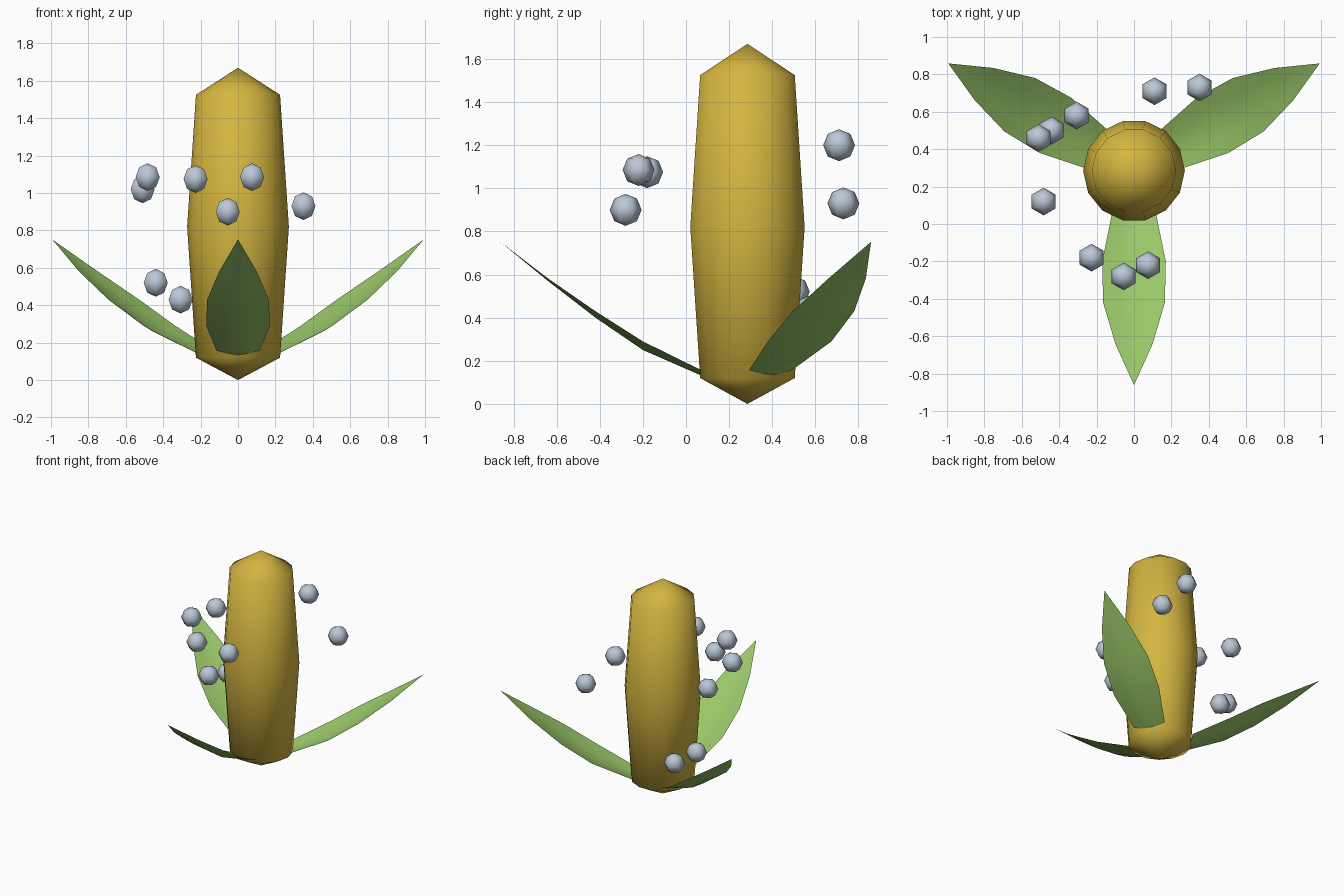
import bpy, bmesh, math
from mathutils import Matrix

cube = bpy.data.objects.get("Cube")
if cube:
    bpy.data.objects.remove(cube, do_unlink=True)


def make_material(name, color):
    mat = bpy.data.materials.new(name)
    mat.use_nodes = True
    mat.diffuse_color = (*color, 1)
    mat.node_tree.nodes["Principled BSDF"].inputs["Base Color"].default_value = (*color, 1)
    return mat


gold = make_material("gold", (0.66, 0.465, 0.052))
green = make_material("leaf green", (0.32, 0.57, 0.14))
silver = make_material("pale silver", (0.50, 0.58, 0.68))
CENTRE_Y = 0.285


def finish(bm, name, mat, location):
    mesh = bpy.data.meshes.new(name)
    bm.to_mesh(mesh)
    bm.free()
    mesh.materials.append(mat)
    for poly in mesh.polygons:
        poly.use_smooth = True
    obj = bpy.data.objects.new(name, mesh)
    obj.location = location
    bpy.context.collection.objects.link(obj)
    return obj


# Faceted barrel-shaped stalk with a point at each end
def make_stalk(sides=14):
    bm = bmesh.new()
    rings = []
    for radius, z in [(0.225, 0.12), (0.272, 0.82), (0.225, 1.525)]:
        rings.append([bm.verts.new((radius * math.cos(i * math.tau / sides),
                                    radius * math.sin(i * math.tau / sides), z))
                      for i in range(sides)])
    bottom = bm.verts.new((0, 0, 0))
    top = bm.verts.new((0, 0, 1.67))
    for i in range(sides):
        j = (i + 1) % sides
        for low, high in zip(rings, rings[1:]):
            bm.faces.new((low[i], low[j], high[j], high[i]))
        bm.faces.new((bottom, rings[0][j], rings[0][i]))
        bm.faces.new((top, rings[-1][i], rings[-1][j]))
    return finish(bm, "stalk", gold, (0, CENTRE_Y, 0))


# Cupped leaf: each row is distance out, half width, middle height, edge height
LEAF_ROWS = [(0.215, 0.115, 0.132, 0.157), (0.485, 0.17, 0.25, 0.29),
             (0.705, 0.165, 0.40, 0.43), (0.925, 0.10, 0.57, 0.582)]


def make_leaf(name, angle):
    bm = bmesh.new()
    rows = []
    for out, half, mid_z, edge_z in LEAF_ROWS:
        rows.append([bm.verts.new((t * half, -out, mid_z + (edge_z - mid_z) * abs(t) ** 1.5))
                     for t in (-1, -0.5, 0, 0.5, 1)])
    tip = bm.verts.new((0, -1.147, 0.752))
    for near, far in zip(rows, rows[1:]):
        for i in range(4):
            bm.faces.new((near[i + 1], near[i], far[i], far[i + 1]))
    for i in range(4):
        bm.faces.new((rows[-1][i + 1], rows[-1][i], tip))
    bmesh.ops.recalc_face_normals(bm, faces=bm.faces)
    if sum(f.normal.z for f in bm.faces) < 0:
        bmesh.ops.reverse_faces(bm, faces=bm.faces)
    bmesh.ops.rotate(bm, verts=bm.verts, matrix=Matrix.Rotation(math.radians(angle), 3, "Z"))
    return finish(bm, name, green, (0, CENTRE_Y, 0))


# Small floating bead
def make_bead(name, location):
    bm = bmesh.new()
    bmesh.ops.create_uvsphere(bm, u_segments=6, v_segments=4, radius=0.074)
    return finish(bm, name, silver, location)


make_stalk()
for name, angle in [("front_leaf", 0), ("back_left_leaf", 120), ("back_right_leaf", 240)]:
    make_leaf(name, angle)

BEADS = [(0.11, 0.71, 1.2), (0.35, 0.73, 0.93), (-0.307, 0.58, 0.43),
         (-0.44, 0.50, 0.52), (-0.51, 0.46, 1.02), (-0.483, 0.12, 1.085),
         (-0.227, -0.18, 1.075), (0.075, -0.22, 1.085), (-0.055, -0.28, 0.90)]
for number, spot in enumerate(BEADS, 1):
    make_bead(f"bead_{number}", spot)
